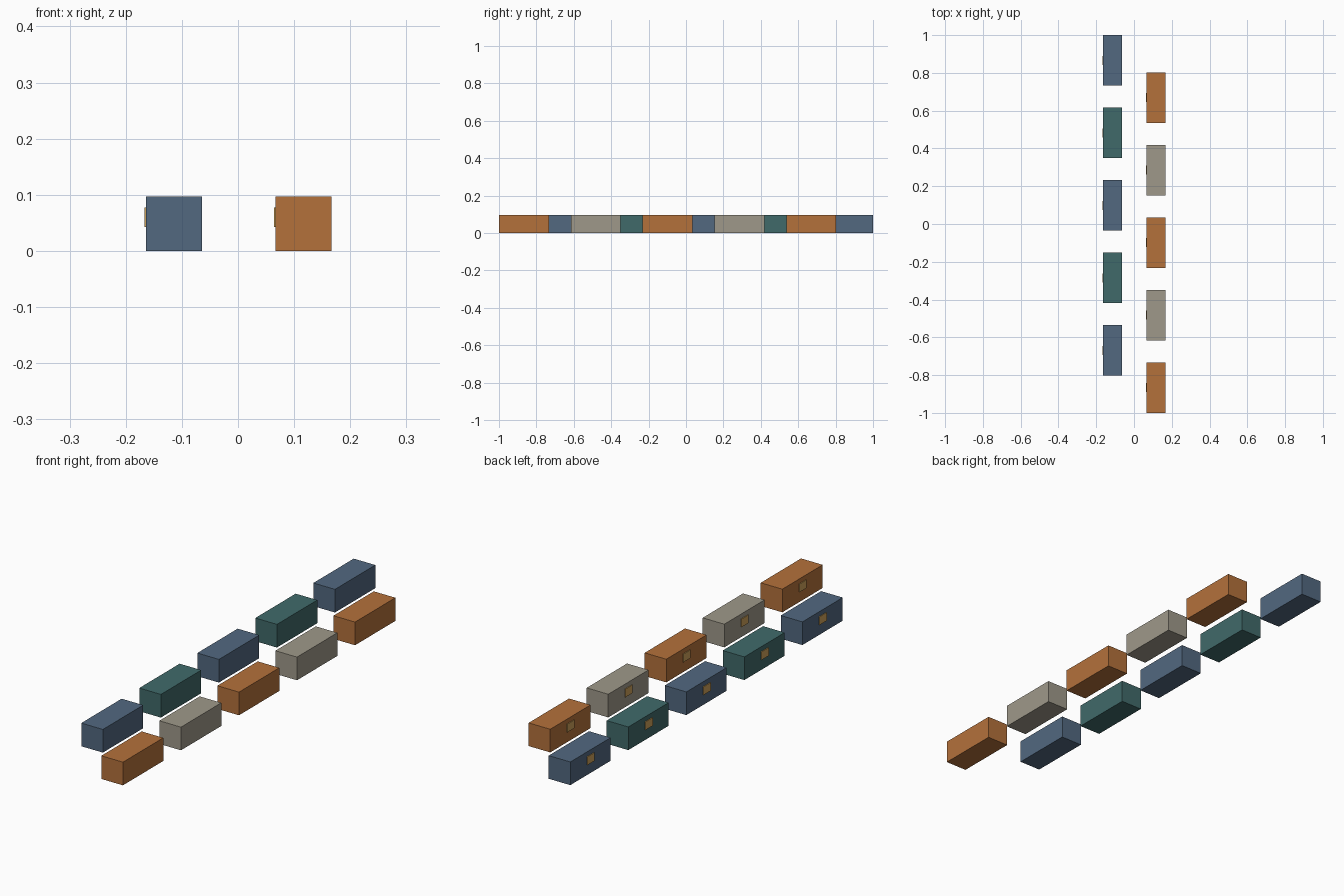
import bpy

cube = bpy.data.objects.get("Cube")
if cube:
    bpy.data.objects.remove(cube, do_unlink=True)


def material(name, rgb):
    # 8-bit sRGB to linear
    lin = [((c / 255 + 0.055) / 1.055) ** 2.4 for c in rgb]
    mat = bpy.data.materials.new(name)
    mat.use_nodes = True
    mat.diffuse_color = (*lin, 1)
    mat.node_tree.nodes["Principled BSDF"].inputs["Base Color"].default_value = (*lin, 1)
    return mat


blue = material("slate blue", (82, 104, 128))
green = material("deep teal", (64, 106, 106))
orange = material("burnt orange", (180, 113, 59))
grey = material("warm grey", (159, 153, 138))
brass = material("brass", (205, 162, 90))


def box(name, low, high, mat):
    bpy.ops.mesh.primitive_cube_add(size=1, location=[(a + b) / 2 for a, b in zip(low, high)])
    obj = bpy.context.object
    obj.name = name
    obj.scale = [b - a for a, b in zip(low, high)]
    bpy.ops.object.transform_apply(location=False, rotation=False, scale=True)
    obj.data.materials.append(mat)


LENGTH, WIDTH, HEIGHT, STEP = 0.267, 0.1, 0.097, 0.384
PLATE_DEPTH, PLATE_HALF = 0.003, 0.024


def row(side, x, first_y, colours):
    for i in range(5):
        y = first_y + i * STEP
        mid = y + LENGTH / 2
        # container block
        box(f"{side}_container_{i + 1}", (x, y, 0),
            (x + WIDTH, y + LENGTH, HEIGHT), colours[i % 2])
        # small label plate on its right face
        box(f"{side}_plate_{i + 1}", (x - PLATE_DEPTH, mid - PLATE_HALF, 0.043),
            (x, mid + PLATE_HALF, 0.077), brass)


row("right", -0.164, -0.803, (blue, green))
row("left", 0.067, -1.0, (orange, grey))
